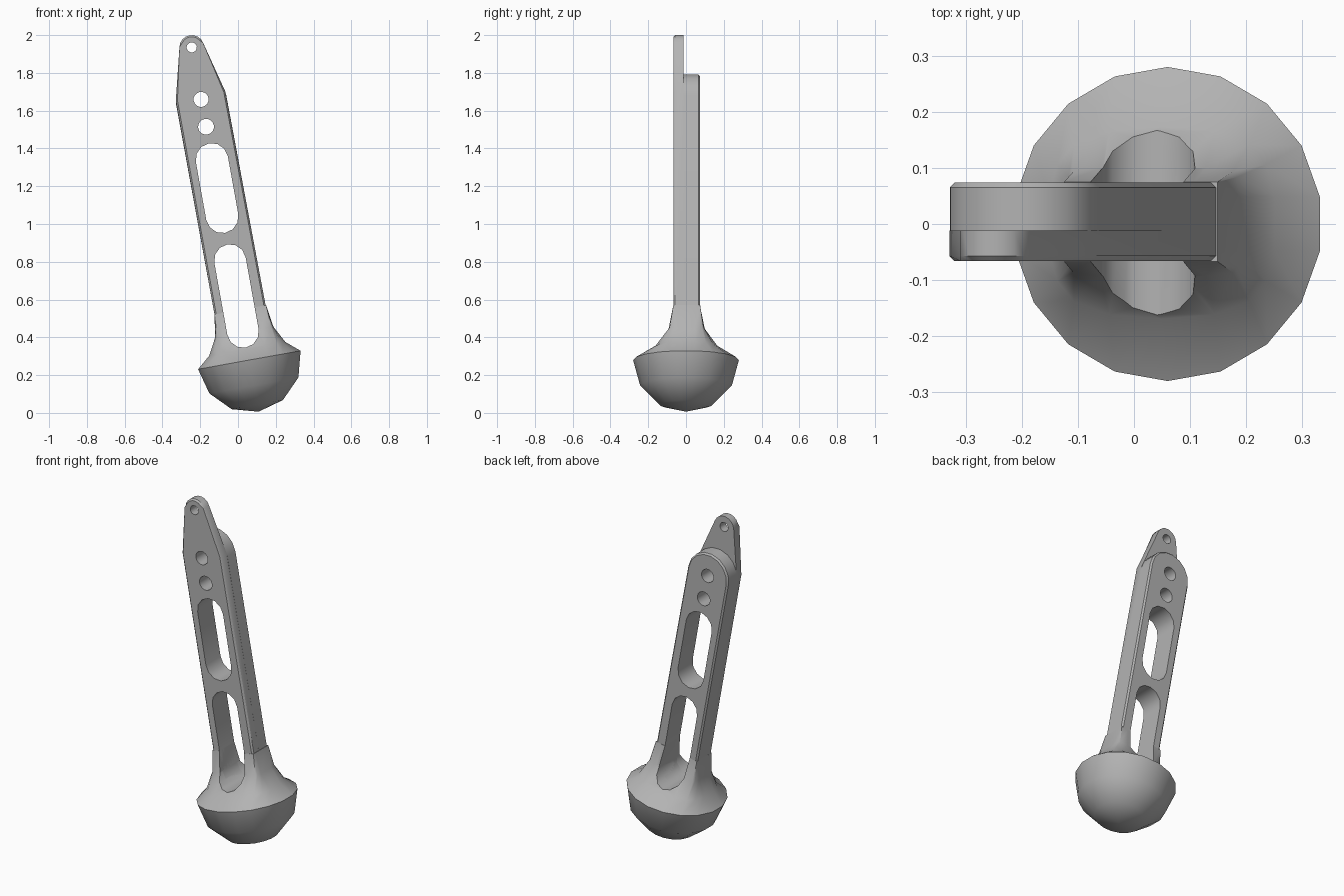
import bpy, bmesh
from math import sin, cos, radians, pi
from mathutils import Matrix, Vector

if "Cube" in bpy.data.objects:
    bpy.data.objects.remove(bpy.data.objects["Cube"], do_unlink=True)

# Everything is built upright around the rim centre, then leaned over
LEAN = Matrix.Translation((0.06, 0, 0.28)) @ Matrix.Rotation(radians(-10.2), 4, 'Y')
FRONT, STEP, BACK = -0.066, -0.012, 0.074
MID = -0.007

grey = bpy.data.materials.new("plain grey")
grey.use_nodes = True
grey.diffuse_color = (0.45, 0.45, 0.45, 1)
grey.node_tree.nodes["Principled BSDF"].inputs["Base Color"].default_value = (0.45, 0.45, 0.45, 1)


def make(name, bm):
    bmesh.ops.recalc_face_normals(bm, faces=bm.faces)
    mesh = bpy.data.meshes.new(name)
    bm.to_mesh(mesh)
    bm.free()
    mesh.transform(LEAN)
    mesh.materials.append(grey)
    obj = bpy.data.objects.new(name, mesh)
    bpy.context.collection.objects.link(obj)
    return obj


def arc(x, z, r, start, end, n):
    angles = [radians(start + (end - start) * i / (n - 1)) for i in range(n)]
    return [(x + r * cos(a), z + r * sin(a)) for a in angles]


def plate(name, outline, y0, y1, bevel_y=None):
    """Extrude an x-z outline between two depths, chamfering one face."""
    bm = bmesh.new()
    rings = [[bm.verts.new((x, y, z)) for x, z in outline] for y in (y0, y1)]
    n = len(outline)
    for ring in rings:
        bm.faces.new(ring)
    for i in range(n):
        j = (i + 1) % n
        bm.faces.new((rings[0][i], rings[0][j], rings[1][j], rings[1][i]))
    if bevel_y is not None:
        edges = [e for e in bm.edges if all(abs(v.co.y - bevel_y) < 1e-5 for v in e.verts)]
        bmesh.ops.bevel(bm, geom=edges, offset=0.009, segments=1, affect='EDGES')
    return make(name, bm)


def slot(z0, z1, r):
    return arc(MID, z1 - r, r, 0, 180, 7) + arc(MID, z0 + r, r, 180, 360, 7)


def hole(z, r):
    return arc(MID, z, r, 0, 337.5, 16)


# Front half of the bar, with the pointed tab
foot = [(-0.138, 0), (0.138, 0)]
front_bar = plate("front_bar_and_tab",
                  foot + [(0.127, 1.42)] + arc(MID, 1.683, 0.065, 12, 168, 9) + [(-0.14, 1.42)],
                  FRONT, STEP, FRONT)

# Rear half of the bar, with a rounded end
rear_bar = plate("rear_bar", foot + arc(MID, 1.403, 0.135, 0, 180, 9), STEP, BACK, BACK)

# Weighted foot: faceted bowl below the rim, flared neck above it
bm = bmesh.new()
SIDES = 18
directions = [radians(10 + 360 / SIDES * i) for i in range(SIDES)]
rings = []
for z, r in ((-0.24, 0.14), (-0.137, 0.243), (0, 0.28)):
    rings.append([bm.verts.new((r * cos(a), r * sin(a), z)) for a in directions])
for z, t in ((0.06, 0.52), (0.15, 0.87), (0.27, 1)):
    ring = []
    for a in directions:
        c = Vector((0.28 * cos(a), 0.28 * sin(a), z))
        box = Vector((max(-0.139, min(0.139, c.x)), max(FRONT - 0.001, min(BACK + 0.001, c.y)), z))
        ring.append(bm.verts.new(c.lerp(box, t)))
    rings.append(ring)
for low, high in zip(rings, rings[1:]):
    for i in range(SIDES):
        j = (i + 1) % SIDES
        bm.faces.new((low[i], low[j], high[j], high[i]))
tip = bm.verts.new((0, 0, -0.278))
for i in range(SIDES):
    bm.faces.new((tip, rings[0][(i + 1) % SIDES], rings[0][i]))
bm.faces.new(rings[-1])
bmesh.ops.remove_doubles(bm, verts=bm.verts, dist=0.0005)
foot_bowl = make("foot_bowl", bm)

# Cut the slots and round holes
parts = [front_bar, rear_bar, foot_bowl]
cuts = [(slot(0.068, 0.623, 0.084), parts),
        (slot(0.685, 1.167, 0.086), parts[:2]),
        (hole(1.256, 0.042), parts[:2]),
        (hole(1.403, 0.04), parts[:2]),
        (hole(1.683, 0.027), parts[:1])]
for outline, targets in cuts:
    cutter = plate("cutter", outline, -0.5, 0.5)
    cutter.hide_render = True
    for part in targets:
        bpy.context.view_layer.objects.active = part
        mod = part.modifiers.new("cut", 'BOOLEAN')
        mod.operation = 'DIFFERENCE'
        mod.solver = 'EXACT'
        mod.object = cutter
        bpy.ops.object.modifier_apply(modifier=mod.name)
    bpy.data.objects.remove(cutter, do_unlink=True)

# Soft shading with crisp edges
bpy.ops.object.select_all(action='DESELECT')
for part in parts:
    part.select_set(True)
bpy.context.view_layer.objects.active = front_bar
bpy.ops.object.shade_smooth_by_angle(angle=radians(35))
